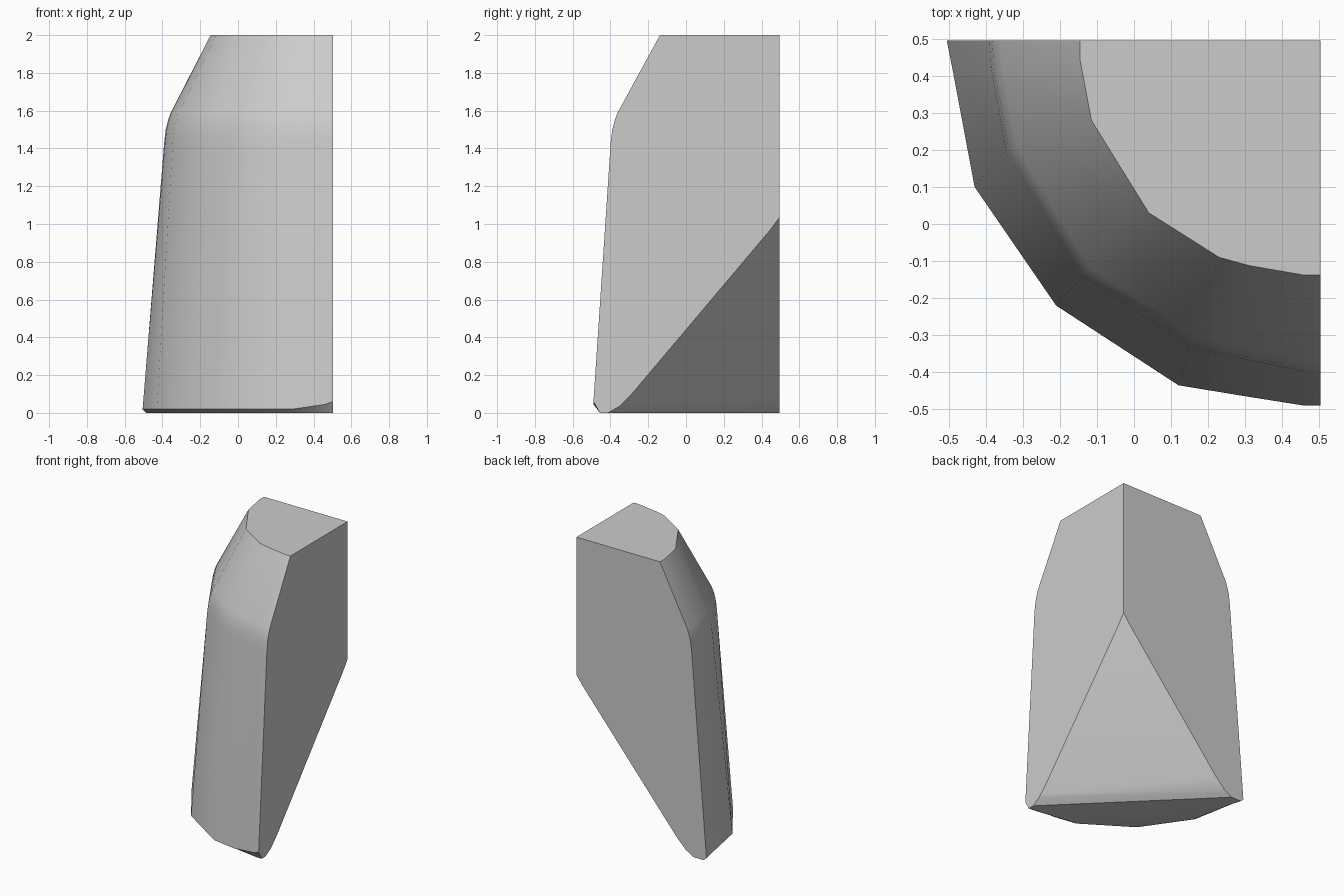
import bpy, bmesh, math
from mathutils import Vector

cube = bpy.data.objects.get("Cube")
if cube:
    bpy.data.objects.remove(cube, do_unlink=True)

# Single stone-grey material
grey = bpy.data.materials.new("stone_grey")
grey.use_nodes = True
colour = (0.6, 0.6, 0.6, 1)
grey.diffuse_color = colour
grey.node_tree.nodes["Principled BSDF"].inputs["Base Color"].default_value = colour

CORNER = Vector((0.503, 0.495))

# Plan outlines of the curved wall at the foot, the shoulder and the top
foot = [(-.505, .495), (-.49, .42), (-.43, .10), (-.21, -.22),
        (.12, -.435), (.29, -.463), (.46, -.49), (.503, -.49)]
shoulder = [(-.39, .495), (-.385, .42), (-.345, .20), (-.14, -.14),
            (.15, -.33), (.26, -.357), (.46, -.398), (.503, -.398)]
top = [(-.145, .495), (-.145, .44), (-.115, .28), (.04, .03),
       (.23, -.09), (.31, -.112), (.46, -.138), (.503, -.138)]


def blend(a, b, f):
    return [Vector(p).lerp(Vector(q), f) for p, q in zip(a, b)]


# Rings from the chamfered foot to the flat top, each closed at the inner corner
base = [Vector((p[0] + (0.03 if 0 < i else 0.02), p[1])) if i < 2 else
        Vector(p).lerp(CORNER, 0.035) for i, p in enumerate(foot)]
lip = [0.02] * 6 + [0.045, 0.06]
layers = [(base, [0] * 8), (blend(foot, top, 0), lip)]
for f, z in ((0, 1.44), (0.03, 1.5), (0.075, 1.545), (0.13, 1.585), (1, 2.0)):
    layers.append((blend(shoulder, top, f), [z] * 8))

bm = bmesh.new()
rings = []
for outline, heights in layers:
    ring = [bm.verts.new((p[0], p[1], z)) for p, z in zip(outline, heights)]
    ring.append(bm.verts.new((*CORNER, heights[0])))
    rings.append(ring)
for low, high in zip(rings, rings[1:]):
    for i in range(len(low)):
        j = (i + 1) % len(low)
        bm.faces.new((low[i], low[j], high[j], high[i]))
bm.faces.new(rings[-1])
bm.faces.new(rings[0][::-1])
bmesh.ops.recalc_face_normals(bm, faces=bm.faces)

# Sloping underside, rounded where it meets the foot
slope = [(0.09, 0), (0.15, 0.035), (0.22, 0.105), (0.95, 0.97), (0.998, 1.035)]
for (t0, z0), (t1, z1) in zip(slope, slope[1:]):
    s = (z1 - z0) / (t1 - t0)
    bmesh.ops.bisect_plane(bm, geom=bm.verts[:] + bm.edges[:] + bm.faces[:],
                           dist=1e-5, plane_co=(t0, 0, z0),
                           plane_no=Vector((s, s, -1)).normalized(), clear_outer=True)
    bmesh.ops.edgeloop_fill(bm, edges=[e for e in bm.edges if e.is_boundary])
bmesh.ops.recalc_face_normals(bm, faces=bm.faces)

mesh = bpy.data.meshes.new("quarter_column")
bm.to_mesh(mesh)
bm.free()
mesh.materials.append(grey)
column = bpy.data.objects.new("quarter_column", mesh)
bpy.context.collection.objects.link(column)

bpy.context.view_layer.objects.active = column
column.select_set(True)
bpy.ops.object.shade_smooth_by_angle(angle=math.radians(30))
